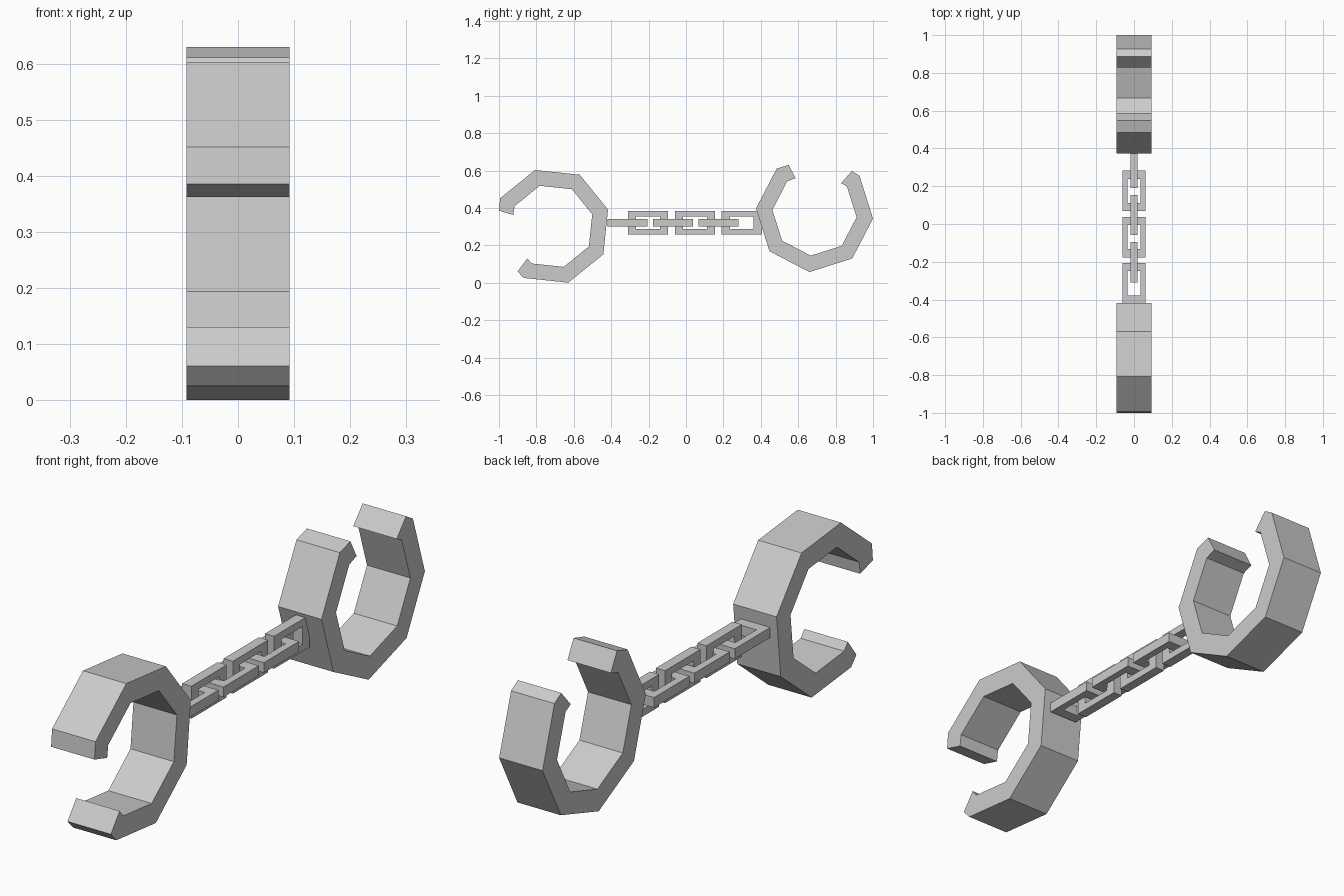
import bpy
from math import sin, cos, radians

if "Cube" in bpy.data.objects:
    bpy.data.objects.remove(bpy.data.objects["Cube"])


def band(name, outer, inner, half_width, closed=False, swap=False):
    """Solid strip between an outer and inner (y, z) path, given width along x."""
    verts = []
    for (oy, oz), (iy, iz) in zip(outer, inner):
        verts += [(-half_width, oy, oz), (half_width, oy, oz),
                  (half_width, iy, iz), (-half_width, iy, iz)]
    if swap:  # lay the strip flat
        verts = [(z, y, -x) for x, y, z in verts]
    n = len(outer)
    faces = []
    for i in range(n if closed else n - 1):
        a, b = 4 * i, 4 * ((i + 1) % n)
        for k in range(4):
            m = (k + 1) % 4
            faces.append((a + k, a + m, b + m, b + k))
    if not closed:
        faces += [(3, 2, 1, 0), tuple(range(4 * n - 4, 4 * n))]
    # make the normals point outward
    mesh = bpy.data.meshes.new(name)
    mesh.from_pydata(verts, [], faces)
    import bmesh
    bm = bmesh.new()
    bm.from_mesh(mesh)
    bmesh.ops.recalc_face_normals(bm, faces=bm.faces)
    bm.to_mesh(mesh)
    bm.free()
    obj = bpy.data.objects.new(name, mesh)
    bpy.context.collection.objects.link(obj)
    return obj


def cuff(name, cy, cz, start, turn):
    """Open octagonal cuff; start is the corner beside the gap."""
    def path(radius, end_a, end_b):
        pts = [(end_a, -12)] + [(radius, 45 * i) for i in range(7)] + [(end_b, 278.7)]
        return [(cy + r * cos(radians(start + turn * a)),
                 cz + r * sin(radians(start + turn * a))) for r, a in pts]
    return band(name, path(0.314, 0.294, 0.302), path(0.226, 0.214, 0.215), 0.092)


def link(name, y, z, flat):
    """Rectangular chain link, upright or lying flat."""
    def rect(hy, hz):
        return [(-hy, -hz), (hy, -hz), (hy, hz), (-hy, hz)]
    obj = band(name, rect(0.107, 0.062), rect(0.064, 0.034), 0.0195, True, flat)
    obj.location = (0, y, z)
    return obj


# Two cuffs, mirrored and rolled to different angles
cuff("left_cuff", -0.718, 0.3015, 151.5, -1)
cuff("right_cuff", 0.687, 0.370, 130, 1)

# Chain of alternating flat and upright links
for i in range(3):
    link(f"flat_link_{i + 1}", -0.314 + 0.2445 * i, 0.321, True)
    link(f"upright_link_{i + 1}", -0.203 + 0.2505 * i, 0.321, False)
